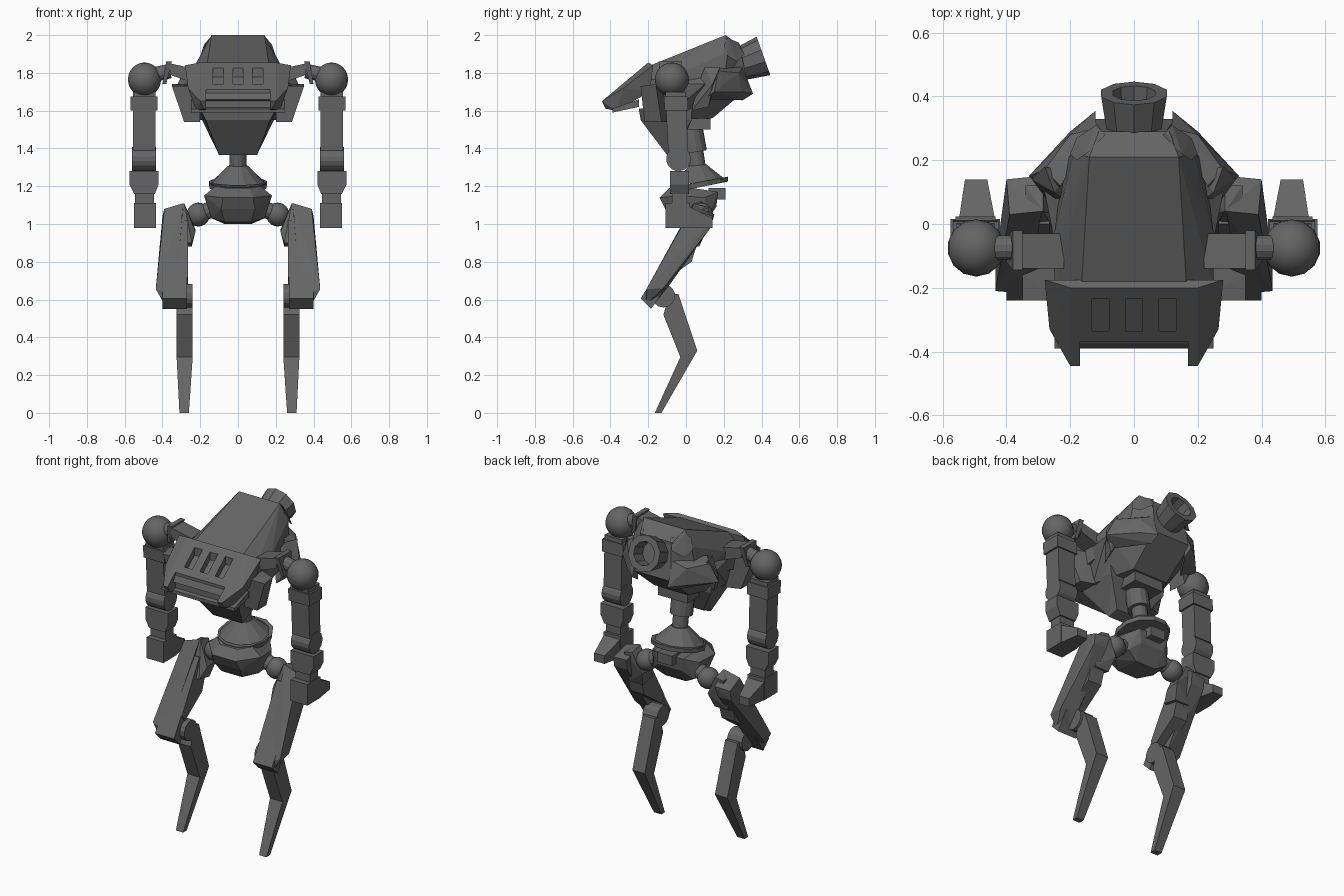
import bpy, bmesh, math
from mathutils import Vector

METAL = bpy.data.materials.new("dark grey metal")
METAL.diffuse_color = (0.13, 0.13, 0.13, 1)


def finish(name, bm, smooth=False):
    bmesh.ops.recalc_face_normals(bm, faces=bm.faces)
    me = bpy.data.meshes.new(name)
    bm.to_mesh(me)
    bm.free()
    ob = bpy.data.objects.new(name, me)
    bpy.context.collection.objects.link(ob)
    me.materials.append(METAL)
    if smooth:
        for p in me.polygons:
            p.use_smooth = True
    return ob


def hull(name, pts):
    """Solid faceted block through the given corners."""
    bm = bmesh.new()
    vs = [bm.verts.new(p) for p in pts]
    bmesh.ops.convex_hull(bm, input=vs)
    loose = [v for v in bm.verts if not v.link_faces]
    bmesh.ops.delete(bm, geom=loose, context='VERTS')
    bmesh.ops.dissolve_limit(bm, angle_limit=0.02, verts=bm.verts, edges=bm.edges)
    return finish(name, bm)


def flip(pts):
    return [(-x, y, z) for x, y, z in pts]


def centre(name, pts):
    """Block symmetrical about the middle."""
    return hull(name, pts + flip(pts))


def pair(name, pts):
    """Right and left copies of a block."""
    hull(name + "_right", pts)
    hull(name + "_left", flip(pts))


def box(x0, x1, y0, y1, z0, z1):
    return [(x, y, z) for x in (x0, x1) for y in (y0, y1) for z in (z0, z1)]


def slab(profile, x0, x1):
    """Side profile (y, z) given a width in x."""
    return [(x, y, z) for x in (x0, x1) for y, z in profile]


def tube(a, b, r1, r2, n=12):
    """Corner rings of a cylinder or cone from a to b."""
    a, b = Vector(a), Vector(b)
    q = (b - a).to_track_quat('Z', 'Y')
    ring = [Vector((math.cos(t), math.sin(t), 0))
            for t in [(i + 0.5) * 2 * math.pi / n for i in range(n)]]
    return [tuple(c + q @ (v * r)) for c, r in ((a, r1), (b, r2)) for v in ring]


def ball(name, x, y, z, r):
    for side, s in (("_right", 1), ("_left", -1)):
        bm = bmesh.new()
        bmesh.ops.create_uvsphere(bm, u_segments=14, v_segments=12, radius=r)
        bmesh.ops.translate(bm, verts=bm.verts, vec=(s * x, y, z))
        finish(name + side, bm, True)


def cut(ob, cutter):
    mod = ob.modifiers.new("cut", 'BOOLEAN')
    mod.operation, mod.solver, mod.object = 'DIFFERENCE', 'EXACT', cutter
    bpy.context.view_layer.objects.active = ob
    bpy.ops.object.modifier_apply(modifier=mod.name)
    bpy.data.objects.remove(cutter)


# Upper hull with raised roof panel
centre("roof_hull", [(0.165, -0.2, 1.835), (0.14, 0.21, 2.0), (0.25, -0.2, 1.76),
                     (0.25, -0.03, 1.80), (0.19, 0.22, 1.91), (0.11, 0.29, 1.94),
                     (0.25, -0.2, 1.64), (0.22, 0.2, 1.72), (0.1, 0.29, 1.74)])
centre("middle_hull", [(0.22, -0.2, 1.75), (0.28, 0.1, 1.74), (0.13, 0.33, 1.72),
                       (0.1, 0.29, 1.92), (0.12, 0.14, 1.56), (0.2, -0.12, 1.55),
                       (0.2, -0.22, 1.62)])
centre("belly_block", box(-0.1, 0.1, 0.0, 0.13, 1.5, 1.62))
pair("roof_edge_plate", [(0.15, 0.22, 1.985), (0.18, 0.2, 1.95), (0.2, 0.22, 1.89),
                         (0.09, 0.28, 1.96), (0.12, 0.31, 1.90), (0.18, 0.27, 1.86)])

# Chest wedge below the hood
centre("chest_wedge", [(0.2, -0.25, 1.61), (0.17, -0.24, 1.55), (0.1, -0.1, 1.365),
                       (0.09, -0.04, 1.39), (0.19, 0.03, 1.55), (0.2, 0.03, 1.63)])
pair("side_fin", [(0.35, -0.24, 1.73), (0.35, -0.16, 1.74), (0.285, -0.22, 1.54),
                  (0.285, -0.13, 1.54), (0.2, -0.24, 1.73), (0.2, -0.22, 1.54),
                  (0.2, -0.1, 1.54), (0.2, -0.1, 1.74)])

# Rear skirt flaps
pair("rear_flap", [(0.12, 0.355, 1.69), (0.12, 0.30, 1.655), (0.33, 0.15, 1.70),
                   (0.26, 0.09, 1.66), (0.28, 0.17, 1.81), (0.23, 0.12, 1.83),
                   (0.12, 0.30, 1.83), (0.2, 0.28, 1.80), (0.2, 0.29, 1.70)])
pair("rear_rib", [(0.25, 0.10, 1.83), (0.32, 0.14, 1.74), (0.28, 0.18, 1.83),
                  (0.2, 0.06, 1.74), (0.24, 0.03, 1.60), (0.27, 0.12, 1.62),
                  (0.2, 0.16, 1.76)])

# Front hood with side prongs and three vent slots
hood = centre("hood", [(0.2, -0.2, 1.855), (0.28, -0.175, 1.84), (0.265, -0.33, 1.72),
                       (0.20, -0.445, 1.65), (0.175, -0.445, 1.65), (0.18, -0.425, 1.61),
                       (0.22, -0.37, 1.60), (0.25, -0.19, 1.70)])
cut(hood, hull("notch_cutter", box(-0.17, 0.17, -0.6, -0.37, 1.4, 1.9)))
for i in (-1, 0, 1):
    c = 0.105 * i
    slot = [(c + dx, y, 1.84 + 0.8 * (y + 0.2) + dz)
            for dx in (-0.027, 0.027) for y in (-0.335, -0.235) for dz in (-0.035, 0.06)]
    cut(hood, hull("slot_cutter", slot))
centre("hood_lower_ledge", [(0.25, -0.39, 1.61), (0.25, -0.39, 1.59), (0.25, -0.25, 1.62),
                            (0.25, -0.25, 1.66)])
centre("hood_lip", [(0.17, -0.375, 1.69), (0.17, -0.39, 1.66), (0.17, -0.34, 1.72),
                    (0.17, -0.34, 1.64)])

# Rear exhaust barrel with hollow bore
nozzle = hull("rear_barrel", tube((0, 0.27, 1.84), (0, 0.41, 1.89), 0.085, 0.108, 10))
cut(nozzle, hull("bore_cutter", tube((0, 0.33, 1.861), (0, 0.5, 1.922), 0.065, 0.075, 10)))

# Waist column
hull("neck_collar", tube((0, 0.045, 1.38), (0, 0.01, 1.58), 0.066, 0.066, 14))
hull("neck_rod", tube((0, 0.065, 1.26), (0, 0.045, 1.40), 0.045, 0.045, 14))

# Pelvis
hull("pelvis_disc", tube((0, 0.075, 1.195), (0, 0.07, 1.22), 0.155, 0.16, 12))
hull("pelvis_dome", tube((0, 0.07, 1.22), (0, 0.06, 1.31), 0.145, 0.05, 12))
hull("pelvis_tilted_rim", tube((0, 0.073, 1.20), (0, 0.069, 1.222), 0.155, 0.155, 12))
centre("pelvis", [(0.12, -0.03, 1.2), (0.06, -0.09, 1.19), (0.08, -0.14, 1.14),
                  (0.18, -0.03, 1.15), (0.09, -0.11, 1.08), (0.14, 0.0, 1.03),
                  (0.07, -0.06, 1.01), (0.07, 0.1, 1.0), (0.14, 0.12, 1.04),
                  (0.16, 0.1, 1.14), (0.1, 0.17, 1.17), (0.08, 0.16, 1.09)])
centre("pelvis_rear_block", box(-0.05, 0.05, 0.12, 0.21, 1.13, 1.19))
pair("hip_axle", tube((0.1, 0.07, 1.09), (0.22, 0.08, 1.05), 0.045, 0.045))
ball("hip_ball", 0.21, 0.08, 1.05, 0.063)

# Shoulder brackets and balls
pair("shoulder_beam", [(0.22, -0.14, 1.82), (0.22, -0.03, 1.82), (0.36, -0.14, 1.85),
                       (0.36, -0.03, 1.85), (0.22, -0.14, 1.74), (0.22, -0.03, 1.74),
                       (0.36, -0.14, 1.79), (0.36, -0.03, 1.79)])
pair("shoulder_bracket", [(0.35, -0.145, 1.86), (0.35, -0.02, 1.86), (0.38, -0.145, 1.86),
                          (0.38, -0.02, 1.86), (0.38, -0.12, 1.74), (0.38, -0.04, 1.74),
                          (0.40, -0.12, 1.74), (0.40, -0.04, 1.74)])
pair("shoulder_axle", tube((0.36, -0.075, 1.81), (0.45, -0.075, 1.79), 0.04, 0.04))
ball("shoulder_ball", 0.495, -0.075, 1.765, 0.09)

# Arms
pair("upper_arm", slab([(-0.11, 1.70), (0.0, 1.70), (0.01, 1.39), (-0.095, 1.39)], 0.437, 0.557))
pair("upper_arm_band", slab([(-0.118, 1.675), (0.008, 1.675), (0.012, 1.60), (-0.112, 1.60)],
                            0.425, 0.568))
pair("elbow", tube((0.435, -0.04, 1.345), (0.56, -0.04, 1.345), 0.065, 0.065, 16))
pair("forearm", box(0.42, 0.575, -0.085, 0.015, 1.21, 1.28)
     + box(0.44, 0.55, -0.085, 0.015, 1.16, 1.17))
pair("wrist", box(0.445, 0.545, -0.075, 0.005, 1.08, 1.18))
pair("hand", box(0.435, 0.55, -0.108, 0.02, 0.98, 1.11))
pair("hand_toe", box(0.437, 0.548, 0.0, 0.02, 0.98, 1.09)
     + box(0.46, 0.53, 0.13, 0.14, 0.98, 1.03))

# Thighs: outer shell, inner core and two end caps
pair("thigh_shell", [(0.29, 0.04, 1.11), (0.39, 0.03, 1.08), (0.40, 0.14, 1.04),
                     (0.30, 0.15, 1.05), (0.31, 0.13, 0.98), (0.40, 0.13, 0.98),
                     (0.33, -0.22, 0.62), (0.435, -0.21, 0.655), (0.435, -0.12, 0.66),
                     (0.39, -0.21, 0.575), (0.33, -0.185, 0.555), (0.33, -0.1, 0.66)])
pair("thigh_core", slab([(0.0, 1.02), (0.09, 1.0), (0.03, 0.80), (-0.03, 0.80),
                         (-0.14, 0.68), (-0.17, 0.72)], 0.265, 0.36))
pair("thigh_top_cap", [(0.285, 0.04, 1.11), (0.285, 0.12, 1.09), (0.225, 0.02, 0.96),
                       (0.225, 0.11, 0.97), (0.245, -0.03, 0.90), (0.245, 0.07, 0.88),
                       (0.34, 0.04, 1.08), (0.34, 0.12, 1.08), (0.34, -0.04, 0.9),
                       (0.34, 0.07, 0.88)])
pair("thigh_bottom_cap", slab([(-0.24, 0.605), (-0.185, 0.55), (-0.11, 0.66),
                               (-0.17, 0.72)], 0.27, 0.40))
pair("knee", tube((0.24, -0.12, 0.62), (0.34, -0.12, 0.62), 0.062, 0.062, 14))

# Bent lower legs tapering to a point
pair("shin", slab([(-0.085, 0.63), (-0.04, 0.63), (0.06, 0.33), (-0.03, 0.295),
                   (-0.12, 0.52)], 0.24, 0.325))
pair("foot_blade", slab([(0.06, 0.33), (-0.03, 0.295)], 0.24, 0.325)
     + slab([(-0.165, 0.0), (-0.13, 0.0)], 0.26, 0.31))
